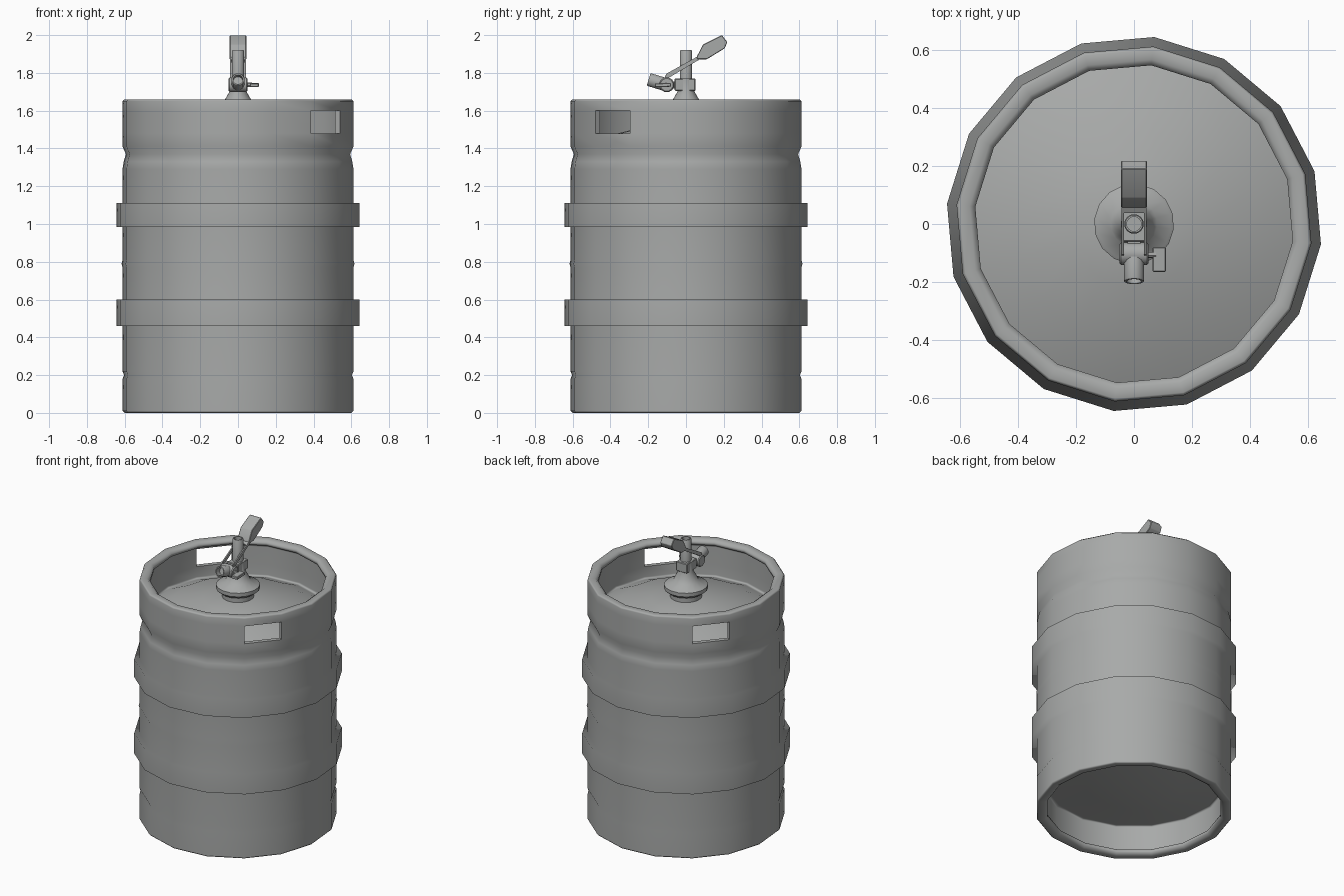
import bpy, bmesh, math
from mathutils import Vector

if "Cube" in bpy.data.objects:
    bpy.data.objects.remove(bpy.data.objects["Cube"])

steel = bpy.data.materials.new("dull_steel")
steel.diffuse_color = (0.39, 0.40, 0.395, 1)
steel.use_nodes = True
steel.node_tree.nodes["Principled BSDF"].inputs["Base Color"].default_value = steel.diffuse_color


def finish(bm, name, angle=None):
    bmesh.ops.recalc_face_normals(bm, faces=bm.faces[:])
    me = bpy.data.meshes.new(name)
    for f in bm.faces:
        f.smooth = True
    if angle:
        for e in bm.edges:
            if len(e.link_faces) == 2 and e.calc_face_angle(0) > math.radians(angle):
                e.smooth = False
    bm.to_mesh(me)
    bm.free()
    me.materials.append(steel)
    ob = bpy.data.objects.new(name, me)
    bpy.context.collection.objects.link(ob)
    return ob


def lathe(profile, n, phase=0.0):
    """Revolve (r, z) points around z; r = 0 makes a pole. Returns bmesh and rings."""
    bm = bmesh.new()
    rings = []
    for r, z in profile:
        if r == 0:
            rings.append([bm.verts.new((0, 0, z))] * n)
        else:
            a = [math.radians(phase) + 2 * math.pi * k / n for k in range(n)]
            rings.append([bm.verts.new((r * math.cos(t), r * math.sin(t), z)) for t in a])
    faces = {}
    for i in range(len(rings) - 1):
        for k in range(n):
            j = (k + 1) % n
            quad = [rings[i][k], rings[i][j], rings[i + 1][j], rings[i + 1][k]]
            faces[i, k] = bm.faces.new(list(dict.fromkeys(quad)))
    return bm, rings, faces


def turned(name, profile, n=12, start=None, toward=None, phase=15):
    """Turned part; optionally placed at start with its axis pointing to toward."""
    bm, _, _ = lathe(profile, n, phase)
    ob = finish(bm, name, 40)
    if start:
        ob.location = start
        d = Vector(toward) - Vector(start)
        ob.rotation_mode = 'QUATERNION'
        ob.rotation_quaternion = d.to_track_quat('Z', 'Y')
    return ob


def prism(name, pts, x0, x1, bevel=0.0):
    """Side outline in (y, z), extruded along x."""
    bm = bmesh.new()
    a = [bm.verts.new((x0, y, z)) for y, z in pts]
    b = [bm.verts.new((x1, y, z)) for y, z in pts]
    bm.faces.new(a)
    bm.faces.new(b)
    for i in range(len(pts)):
        j = (i + 1) % len(pts)
        bm.faces.new((a[i], a[j], b[j], b[i]))
    if bevel:
        bmesh.ops.recalc_face_normals(bm, faces=bm.faces[:])
        bmesh.ops.bevel(bm, geom=bm.edges[:], offset=bevel, segments=1, affect='EDGES')
    return finish(bm, name, 30)


# Keg shell: top dome, inner chime, rolled rim, ribbed outside, foot, bottom dome
R, HOOP = 0.615, 0.648
top = [(0, 1.53), (0.22, 1.515), (0.42, 1.465), (0.56, 1.40), (0.585, 1.41)]
inner_hole = len(top)
top += [(0.585, 1.48), (0.585, 1.60), (0.575, 1.615), (0.55, 1.625), (0.55, 1.645),
        (0.57, 1.66), (0.605, 1.66), (R, 1.65)]
outer_hole = len(top)
top += [(R, 1.60), (R, 1.48)]
side = [(R, 1.41), (0.597, 1.37), (0.609, 1.33), (R, 1.29),
        (R, 1.11), (HOOP, 1.11), (HOOP, 0.985), (R, 0.985),
        (R, 0.81), (0.62, 0.79), (R, 0.77),
        (R, 0.60), (HOOP, 0.60), (HOOP, 0.46), (R, 0.46),
        (R, 0.22), (0.607, 0.20), (R, 0.18)]
foot = [(R, 0.01), (0.605, 0), (0.57, 0), (0.55, 0.015), (0.55, 0.035), (0.58, 0.05),
        (0.58, 0.21), (0.56, 0.22), (0.3, 0.19), (0, 0.175)]
bm, rings, faces = lathe(top + side + foot, 16, -6.2)

# Hand holes: one facet at the front right and one opposite
for k in (6, 14):
    j = k + 1
    o_hi, o_lo = rings[outer_hole], rings[outer_hole + 1]
    i_lo, i_hi = rings[inner_hole], rings[inner_hole + 1]
    outer = [o_hi[k], o_hi[j], o_lo[j], o_lo[k]]
    inner = [i_hi[k], i_hi[j], i_lo[j], i_lo[k]]
    bm.faces.remove(faces[outer_hole, k])
    bm.faces.remove(faces[inner_hole, k])
    for a in range(4):
        b = (a + 1) % 4
        f = bm.faces.new((outer[a], outer[b], inner[b], inner[a]))
        for e in f.edges:
            e.smooth = False
shell = finish(bm, "keg_shell")
weighted = shell.modifiers.new("even_shading", 'WEIGHTED_NORMAL')
weighted.weight = 65
weighted.keep_sharp = True

# Neck on the dome and bell-shaped coupler on top of it
turned("neck", [(0.1, 1.49), (0.1, 1.575), (0, 1.575)], 16)
turned("coupler_bell", [(0, 1.56), (0.115, 1.56), (0.138, 1.58), (0.138, 1.605), (0.128, 1.612),
                        (0.08, 1.635), (0.066, 1.665), (0.046, 1.70), (0.046, 1.77), (0, 1.77)], 16)
turned("coupler_tube", [(0.034, 1.75), (0.034, 1.915), (0.031, 1.92), (0.025, 1.92),
                        (0.025, 1.87), (0, 1.87)], 12)
prism("coupler_block", [(-0.06, 1.705), (0.05, 1.705), (0.05, 1.77), (-0.06, 1.77)],
      -0.042, 0.042, 0.004)

# Side outlet with valve and open nozzle
prism("outlet_bridge", [(-0.10, 1.715), (-0.04, 1.72), (-0.04, 1.755), (-0.10, 1.755)],
      -0.022, 0.022)
turned("valve_drum", [(0, -0.05), (0.034, -0.05), (0.04, -0.044), (0.04, 0.044),
                      (0.034, 0.05), (0, 0.05)], 12, (0, -0.102, 1.737), (1, -0.102, 1.737))
turned("nozzle", [(0, 0), (0.036, 0), (0.036, 0.093), (0.033, 0.097), (0.026, 0.097),
                  (0.026, 0.06), (0, 0.06)], 12, (0, -0.105, 1.737), (0, -0.196, 1.765))

# Valve tab on the right
turned("valve_stem", [(0, 0), (0.012, 0), (0.012, 0.03), (0, 0.03)], 8,
       (0.045, -0.105, 1.737), (1, -0.105, 1.737))
prism("valve_tab", [(-0.165, 1.724), (-0.08, 1.727), (-0.08, 1.747), (-0.165, 1.744)],
      0.064, 0.11, 0.003)

# Lever: two side arms, cross bar and grip
for s, label in ((-1, "left"), (1, "right")):
    prism("lever_arm_" + label, [(-0.11, 1.775), (-0.095, 1.772), (0.075, 1.873),
                                 (0.07, 1.892), (-0.105, 1.795)], s * 0.035, s * 0.043)
    prism("lever_link_" + label, [(-0.112, 1.745), (-0.092, 1.745), (-0.09, 1.785), (-0.11, 1.785)],
          s * 0.035, s * 0.043)
prism("lever_crossbar", [(0.045, 1.856), (0.08, 1.875), (0.073, 1.89), (0.038, 1.871)], -0.04, 0.04)
prism("lever_grip", [(0.055, 1.872), (0.11, 1.872), (0.205, 1.93), (0.219, 1.963), (0.19, 2.0),
                     (0.09, 1.95), (0.058, 1.888)], -0.044, 0.044, 0.003)
